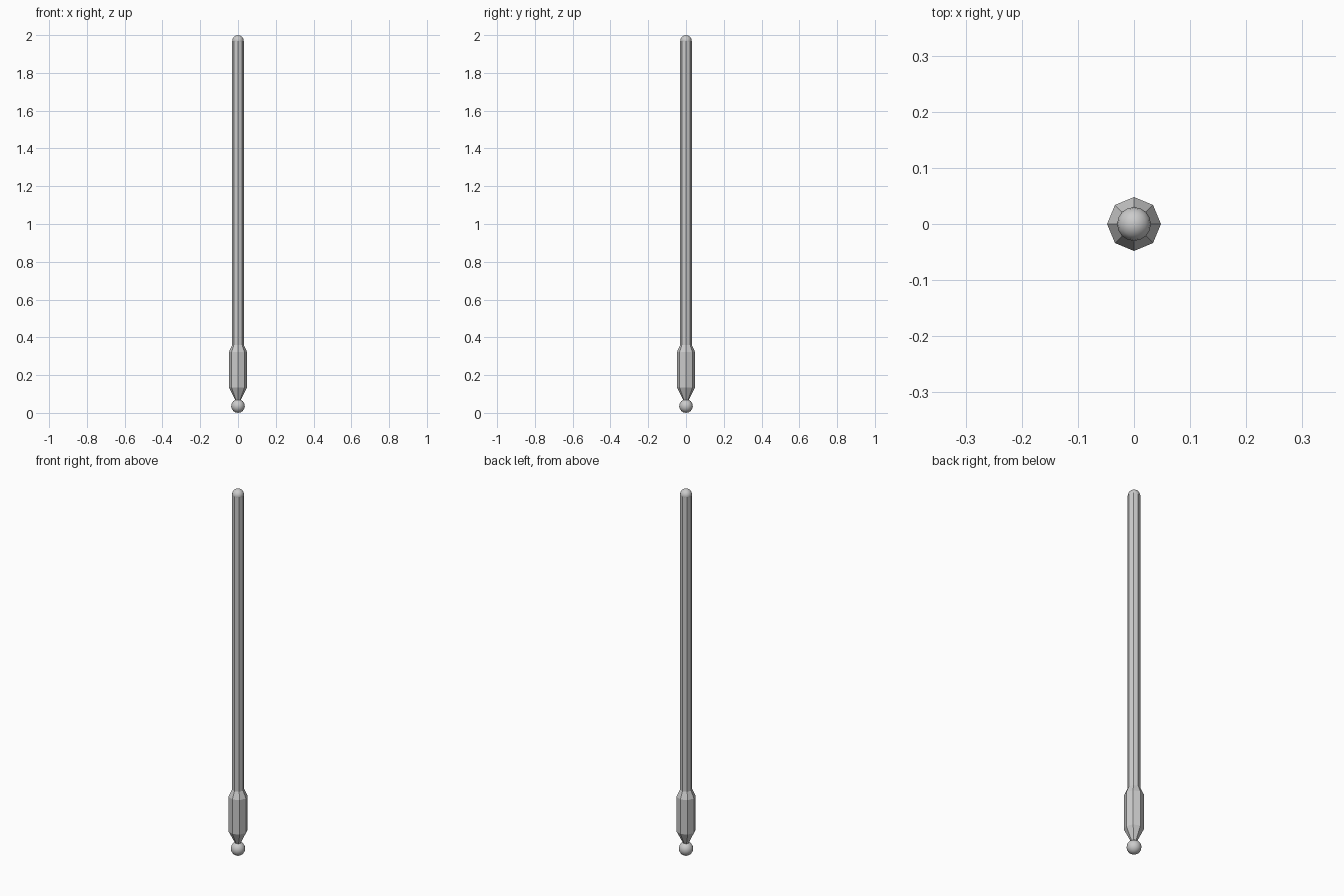
import bpy, math

if "Cube" in bpy.data.objects:
    bpy.data.objects.remove(bpy.data.objects["Cube"])

SIDES = 8


def lathe(name, profile):
    """Faceted solid of revolution from (radius, z) points."""
    verts, faces = [], []
    for r, z in profile:
        for i in range(SIDES):
            a = 2 * math.pi * i / SIDES
            verts.append((r * math.cos(a), r * math.sin(a), z))
    for k in range(len(profile) - 1):
        for i in range(SIDES):
            j = (i + 1) % SIDES
            faces.append((k * SIDES + i, k * SIDES + j,
                          (k + 1) * SIDES + j, (k + 1) * SIDES + i))
    faces.append(tuple(reversed(range(SIDES))))
    top = (len(profile) - 1) * SIDES
    faces.append(tuple(range(top, top + SIDES)))
    mesh = bpy.data.meshes.new(name)
    mesh.from_pydata(verts, [], faces)
    obj = bpy.data.objects.new(name, mesh)
    bpy.context.collection.objects.link(obj)
    return obj


def ball(name, radius, z):
    bpy.ops.mesh.primitive_uv_sphere_add(
        segments=16, ring_count=8, radius=radius, location=(0, 0, z))
    bpy.context.object.name = name
    bpy.ops.object.shade_smooth()


# Long octagonal shaft
lathe("shaft", [(0.031, 0.34), (0.031, 1.97)])

# Thicker grip with tapered ends
lathe("grip", [(0.012, 0.062), (0.048, 0.134), (0.048, 0.322), (0.031, 0.36)])

# Rounded tip and pommel
ball("tip", 0.03, 1.97)
ball("pommel", 0.036, 0.036)
